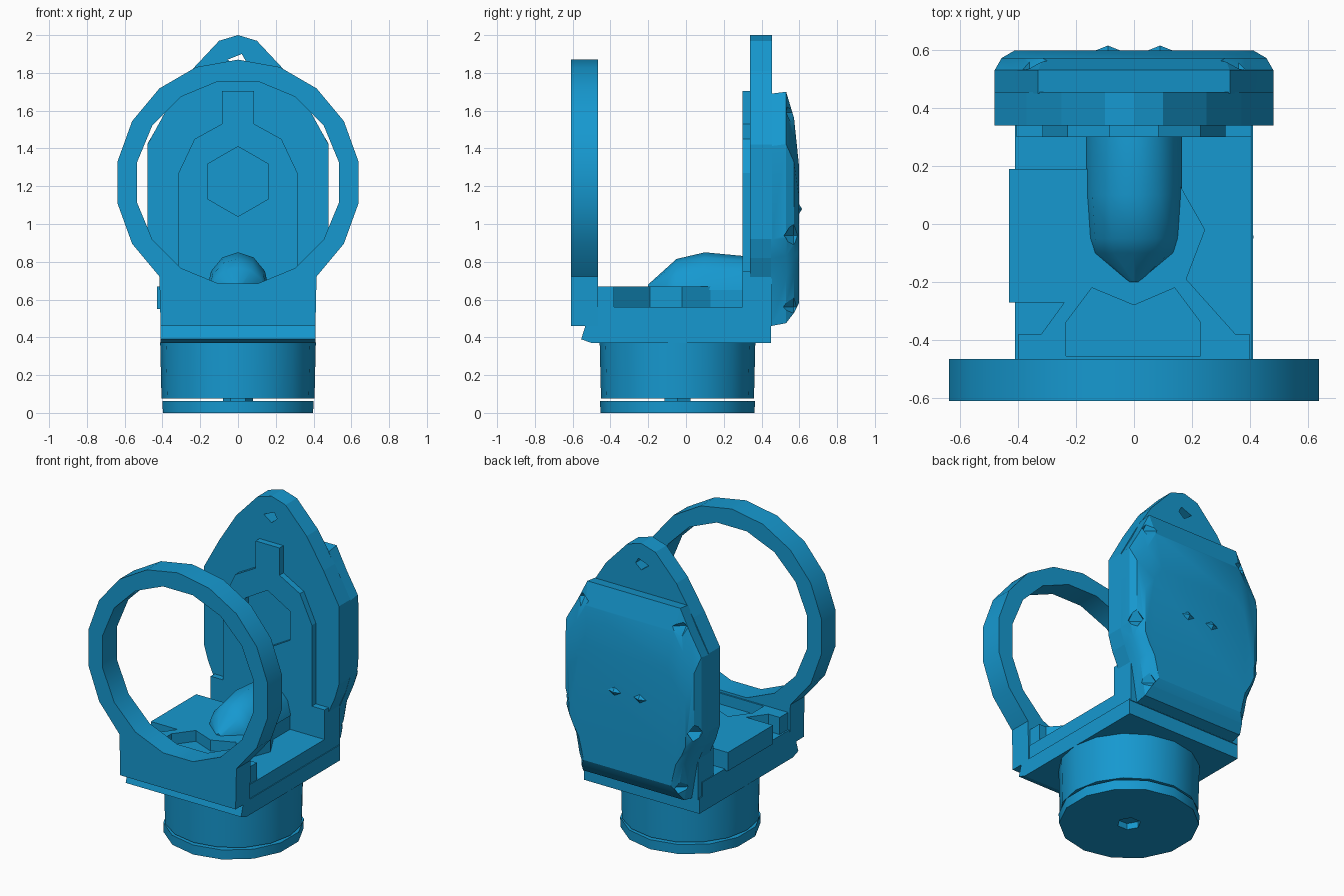
import bpy, bmesh
from math import sin, cos, pi, radians
from mathutils import Matrix

if "Cube" in bpy.data.objects:
    bpy.data.objects.remove(bpy.data.objects["Cube"])

blue = bpy.data.materials.new("blue_plastic")
blue.diffuse_color = (0.008, 0.317, 0.63, 1)
blue.use_nodes = True
blue.node_tree.nodes["Principled BSDF"].inputs["Base Color"].default_value = blue.diffuse_color


def add_object(name, bm):
    me = bpy.data.meshes.new(name)
    bm.to_mesh(me)
    bm.free()
    me.materials.append(blue)
    ob = bpy.data.objects.new(name, me)
    bpy.context.collection.objects.link(ob)
    return ob


def activate(ob):
    bpy.ops.object.select_all(action='DESELECT')
    ob.select_set(True)
    bpy.context.view_layer.objects.active = ob


def smooth(ob, angle=30):
    activate(ob)
    bpy.ops.object.shade_smooth_by_angle(angle=radians(angle))


def loft(name, loops):
    """Skin a stack of matching closed loops of 3D points and cap both ends."""
    bm = bmesh.new()
    rings = [[bm.verts.new(p) for p in lp] for lp in loops]
    n = len(rings[0])
    for a, b in zip(rings, rings[1:]):
        for i in range(n):
            j = (i + 1) % n
            bm.faces.new((a[i], a[j], b[j], b[i]))
    bm.faces.new(rings[0])
    bm.faces.new(rings[-1])
    bmesh.ops.recalc_face_normals(bm, faces=bm.faces)
    return add_object(name, bm)


def prism_y(name, pts, y0, y1):
    return loft(name, [[(x, y, z) for x, z in pts] for y in (y0, y1)])


def prism_z(name, pts, z0, z1):
    return loft(name, [[(x, y, z) for x, y in pts] for z in (z0, z1)])


def prism_x(name, pts, x0, x1):
    return loft(name, [[(x, y, z) for y, z in pts] for x in (x0, x1)])


def ngon(n, r, cx=0, cy=0, turn=0):
    return [(cx + r * cos(turn + 2 * pi * i / n), cy + r * sin(turn + 2 * pi * i / n)) for i in range(n)]


def mirrored(half):
    """Right half of an outline, bottom to top, completed on the left."""
    return half + [(-x, z) for x, z in reversed(half) if x > 0]


def cut(ob, cutter):
    cutter.hide_render = True
    mod = ob.modifiers.new("cut", 'BOOLEAN')
    mod.operation, mod.solver, mod.object = 'DIFFERENCE', 'EXACT', cutter
    activate(ob)
    bpy.ops.object.modifier_apply(modifier=mod.name)
    bpy.data.objects.remove(cutter)


def octahedron(name, loc, size):
    bm = bmesh.new()
    bmesh.ops.create_uvsphere(bm, u_segments=4, v_segments=2, radius=1,
                              matrix=Matrix.Translation(loc) @ Matrix.Diagonal((*size, 1)))
    return add_object(name, bm)


# Round foot, with a thin stem and a hexagonal socket underneath
CY = -0.045
foot = loft("foot_disc", [[(x, y, z) for x, y in ngon(14, r, 0, CY, pi / 14)]
                          for r, z in ((0.408, 0), (0.41, 0.062))])
cut(foot, prism_z("socket_cutter", ngon(6, 0.07, 0, CY), -0.1, 0.04))
smooth(foot)
prism_z("foot_stem", ngon(6, 0.08, 0, CY), 0.05, 0.1)
smooth(loft("base_drum", [[(x, y, z) for x, y in ngon(16, r, 0, CY)]
                          for r, z in ((0.405, 0.076), (0.412, 0.372))]))

# Bracket plate and floor
prism_x("base_plate", [(-0.5, 0.37), (0.45, 0.37), (0.45, 0.47), (-0.53, 0.47), (-0.555, 0.39)], -0.41, 0.41)
prism_z("floor_plate", [(-0.41, -0.5), (0.405, -0.5), (0.405, 0.42), (-0.41, 0.42)], 0.46, 0.56)
raised = prism_z("raised_floor", [
    (-0.43, 0.19), (-0.14, 0.19), (-0.14, 0.31), (0.16, 0.31), (0.16, 0.13), (0.245, -0.02),
    (0.18, -0.19), (0.35, -0.38), (0.4, -0.38), (0.4, -0.47), (-0.4, -0.47), (-0.4, -0.38),
    (-0.32, -0.38), (-0.24, -0.27), (-0.43, -0.27)], 0.55, 0.67)
cut(raised, prism_z("tongue_cutter", [
    (-0.235, -0.455), (0.23, -0.455), (0.23, -0.34), (0.14, -0.22), (0, -0.28), (-0.145, -0.22),
    (-0.235, -0.34)], 0.6, 0.8))

# Rounded hump on the floor
hump = []
for y, w, top in ((-0.2, 0.02, 0.68), (-0.1, 0.14, 0.77), (-0.05, 0.155, 0.815), (0.1, 0.165, 0.85), (0.31, 0.165, 0.83)):
    hump.append([(w * cos(pi * i / 6), y, 0.65 + (top - 0.65) * sin(pi * i / 6)) for i in range(7)])
smooth(loft("floor_hump", hump), 35)

# Front ring rising out of the front wall
a0, a1, n = radians(-50), radians(230), 14
ring_pts = [(0.647 * cos(a0 + (a1 - a0) * i / n), 1.22 + 0.65 * sin(a0 + (a1 - a0) * i / n)) for i in range(n + 1)]
ring = prism_y("front_ring", ring_pts + [(-0.41, 0.46), (0.41, 0.46)], -0.61, -0.465)
cut(ring, prism_y("ring_cutter", ngon(16, 0.545, 0, 1.22, pi / 16), -0.8, -0.3))
smooth(ring)

# Tall back plate with a small hole near its peak
back = prism_y("back_plate", mirrored([
    (0.405, 0.46), (0.405, 0.72), (0.45, 0.82), (0.48, 0.92), (0.48, 1.42), (0.37, 1.62), (0.25, 1.81),
    (0.1, 1.97), (0, 2.0)]), 0.34, 0.455)
cut(back, prism_y("peak_cutter", [(-0.055, 1.87), (0, 1.83), (0.04, 1.865), (0.02, 1.9)], 0.2, 0.6))
prism_y("back_foot", [(-0.405, 0.5), (0.405, 0.5), (0.405, 0.75), (-0.405, 0.75)], 0.3, 0.35)

# Keyhole-shaped panel with a hexagonal recess
panel = prism_y("keyhole_panel", mirrored([
    (0.315, 0.6), (0.315, 1.27), (0.23, 1.45), (0.085, 1.53), (0.085, 1.705)]), 0.3, 0.345)
cut(panel, prism_y("hex_cutter", ngon(6, 0.185, 0, 1.225, pi / 2), 0.2, 0.335))

# Bulging back cover, narrowing towards its rear face
outline = mirrored([(0.36, 0.46), (0.4, 0.7), (0.45, 0.82), (0.48, 0.92), (0.48, 1.42), (0.4, 1.56), (0.33, 1.7)])
layers = []
for y, sx, bottom, top in ((0.45, 1, 0.46, 1.69), (0.53, 1, 0.475, 1.7), (0.572, 0.95, 0.53, 1.56), (0.597, 0.86, 0.58, 1.32)):
    layers.append([(x * sx, y, bottom + (z - 0.46) / 1.24 * (top - bottom)) for x, z in outline])
cover = loft("back_cover", layers)

# Clip notches around the cover edge, and two small studs in its middle
for s in (-1, 1):
    for x, z in ((0.47, 0.94), (0.36, 1.59), (0.38, 0.56)):
        cut(cover, octahedron("notch_cutter", (s * x, 0.57, z), (0.07, 0.06, 0.07)))
    octahedron("cover_stud", (s * 0.09, 0.595, 1.08), (0.05, 0.02, 0.03))
smooth(cover, 25)
